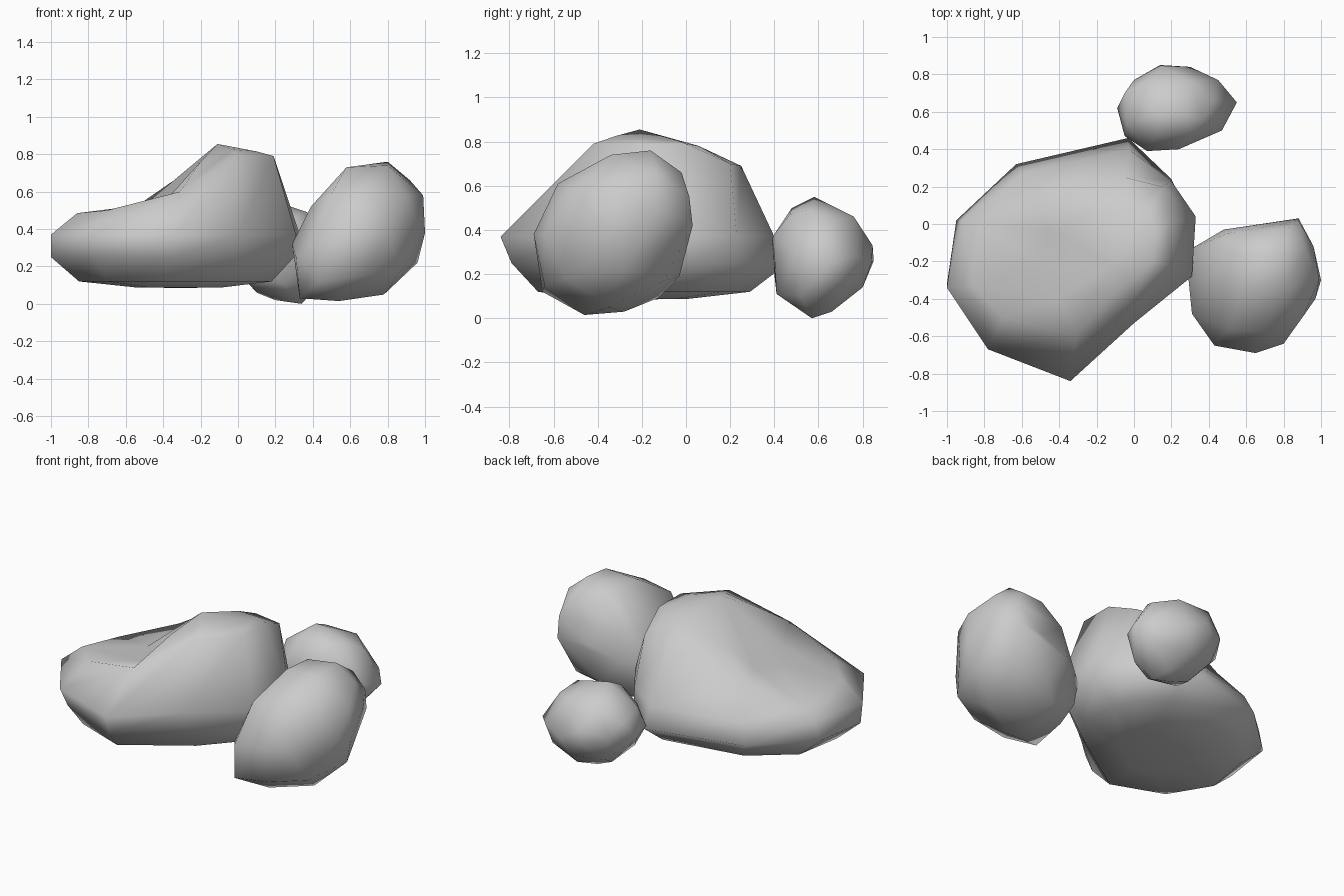
import bpy, bmesh


def finish(bm, name):
    bmesh.ops.recalc_face_normals(bm, faces=bm.faces[:])
    for f in bm.faces:
        f.smooth = True
    me = bpy.data.meshes.new(name)
    bm.to_mesh(me)
    bm.free()
    ob = bpy.data.objects.new(name, me)
    bpy.context.collection.objects.link(ob)


def loft_rock(name, rings, bottom, peak):
    """Skin stacked rings of equal length, closed by a bottom and a peak point."""
    bm = bmesh.new()
    loops = [[bm.verts.new(p) for p in r] for r in rings]
    n = len(loops[0])
    for a, b in zip(loops, loops[1:]):
        for i in range(n):
            j = (i + 1) % n
            bm.faces.new((a[i], a[j], b[j], b[i]))
    for ring, tip in ((loops[0], bottom), (loops[-1], peak)):
        v = bm.verts.new(tip)
        for i in range(n):
            bm.faces.new((ring[i], ring[(i + 1) % n], v))
    finish(bm, name)


def hull_rock(name, points):
    bm = bmesh.new()
    for p in points:
        bm.verts.new(p)
    bmesh.ops.convex_hull(bm, input=bm.verts[:])
    loose = [v for v in bm.verts if not v.link_faces]
    bmesh.ops.delete(bm, geom=loose, context='VERTS')
    finish(bm, name)


def scaled(ring, s, z, c=(-0.3, -0.22)):
    return [(c[0] + (x - c[0]) * s, c[1] + (y - c[1]) * s, z) for x, y in ring]


# Large rock: base, lower side, widest outline, shoulder and crown
base = [(.18, .04), (.12, .16), (-.04, .29), (-.55, .2), (-.8, 0),
        (-.85, -.3), (-.7, -.55), (-.38, -.67), (0, -.42), (.18, -.22)]
lower = [(.3, .03), (.2, .24), (-.03, .46), (-.63, .32), (-.95, .02),
         (-1, -.32), (-.76, -.62), (-.35, -.79), (0, -.5), (.3, -.27)]
outline = [(.33, .04), (.2, .23), (-.03, .4), (-.6, .27), (-.92, .02),
           (-1, -.34), (-.78, -.67), (-.34, -.84), (0, -.53), (.31, -.28)]
shoulder = [(.19, 0, .79), (.15, .2, .70), (-.05, .25, .69), (-.51, .14, .545),
            (-.83, 0, .43), (-.86, -.33, .485), (-.7, -.5, .5), (-.31, -.6, .6),
            (-.01, -.42, .79), (.19, -.22, .79)]
crown = [(.12, -.04, .805), (.08, .06, .78), (-.05, .08, .77), (-.3, .02, .69),
         (-.46, -.03, .56), (-.5, -.2, .53), (-.4, -.4, .54), (-.2, -.38, .76),
         (-.03, -.32, .825), (.1, -.2, .815)]
loft_rock("large_rock",
          [scaled(base, .45, .088), scaled(base, 1, .12),
           scaled(lower, 1, .25), scaled(outline, 1, .37), shoulder, crown],
          (-.3, -.22, .085), (-.11, -.21, .855))

# Medium rock, leaning up to the right
hull_rock("medium_rock", [
    (.33, -.48, .03), (.34, -.25, .07), (.54, -.46, .015), (.56, -.28, .03),
    (.78, -.35, .05), (.43, -.65, .12), (.65, -.69, .38), (.8, -.64, .38),
    (.66, -.64, .15), (.8, -.16, .76), (.8, -.34, .74), (.58, -.34, .73),
    (.6, -.16, .73), (.7, -.58, .61), (.88, .03, .42), (.88, .015, .55),
    (.82, -.02, .66), (.96, -.12, .5), (1, -.3, .38), (.99, -.3, .58),
    (.97, -.4, .4), (.96, -.28, .22), (.48, -.03, .35), (.69, 0, .42),
    (.62, -.03, .19), (.31, -.13, .3), (.29, -.28, .32), (.31, -.48, .25),
    (.43, -.65, .33), (.39, -.3, .52), (.43, -.12, .55), (.5, -.56, .59),
    (.5, -.13, .09), (.84, -.1, .17), (.34, -.13, .14), (.87, -.54, .18),
    (.9, -.5, .58), (.92, -.14, .66), (.64, -.06, .68), (.5, -.05, .56)])

# Small rock at the back
hull_rock("small_rock", [
    (.34, .57, 0), (.2, .6, .02), (.3, .66, .03), (.1, .6, .06),
    (.05, .44, .12), (.24, .41, .11), (.43, .52, .1), (.05, .74, .14),
    (.25, .8, .14), (.43, .72, .14), (-.09, .62, .27), (-.05, .47, .28),
    (.07, .39, .36), (.07, .4, .2), (.24, .4, .3), (.24, .4, .38), (.47, .5, .28),
    (.55, .65, .25), (.45, .77, .28), (.3, .84, .25), (.14, .85, .26),
    (.16, .845, .33), (0, .77, .3), (-.05, .7, .38), (-.04, .54, .42),
    (.08, .76, .46), (.3, .76, .46), (.42, .66, .44), (.37, .56, .49),
    (.28, .58, .52), (.14, .58, .55), (.12, .48, .5), (.3, .47, .47)])
